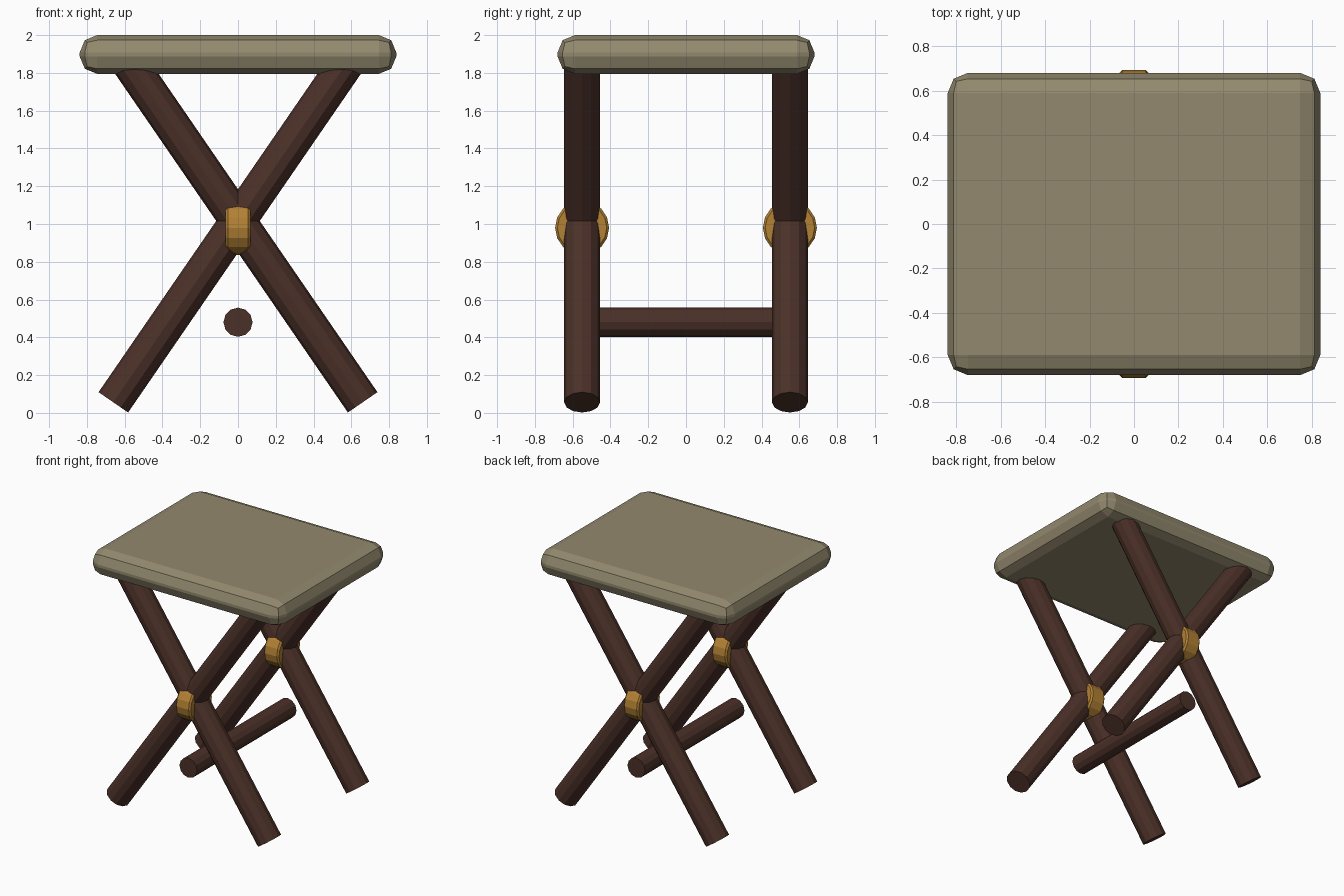
import bpy, bmesh, math
from mathutils import Matrix, Vector

if "Cube" in bpy.data.objects:
    bpy.data.objects.remove(bpy.data.objects["Cube"])


def material(name, rgb):
    m = bpy.data.materials.new(name)
    m.diffuse_color = (*rgb, 1.0)
    m.use_nodes = True
    m.node_tree.nodes["Principled BSDF"].inputs["Base Color"].default_value = m.diffuse_color
    return m


CANVAS = material("khaki canvas", (0.29, 0.25, 0.155))
WOOD = material("dark wood", (0.07, 0.03, 0.021))
BRASS = material("brass", (0.45, 0.22, 0.035))


def finish(bm, name, mat):
    me = bpy.data.meshes.new(name)
    bm.to_mesh(me)
    bm.free()
    me.materials.append(mat)
    ob = bpy.data.objects.new(name, me)
    bpy.context.collection.objects.link(ob)
    return ob


def rod(name, a, b, radius, sides, mat):
    """Flat-faced cylinder running from a to b."""
    a, b = Vector(a), Vector(b)
    d = b - a
    bm = bmesh.new()
    bmesh.ops.create_cone(bm, cap_ends=True, segments=sides, radius1=radius,
                          radius2=radius, depth=d.length)
    rot = Vector((0, 0, 1)).rotation_difference(d.normalized()).to_matrix().to_4x4()
    bm.transform(Matrix.Translation((a + b) / 2) @ rot)
    return finish(bm, name, mat)


def add_bevel(ob, width, segments):
    bev = ob.modifiers.new("rounded edges", "BEVEL")
    bev.width = width
    bev.segments = segments
    bev.limit_method = 'ANGLE'
    bev.angle_limit = math.radians(40)


# Padded seat
bm = bmesh.new()
bmesh.ops.create_cube(bm, size=1.0)
bm.transform(Matrix.Translation((0, 0, 1.8975)) @ Matrix.Diagonal((1.676, 1.36, 0.205, 1)))
add_bevel(finish(bm, "seat", CANVAS), 0.092, 2)

# Crossed legs and pivot discs, front and back
for side, y in (("front", -0.55), ("back", 0.55)):
    for lean, s in (("left", -1), ("right", 1)):
        rod(f"{side}_{lean}_leg", (s * 0.66, y, 0.056), (-s * 0.58, y, 1.86), 0.095, 12, WOOD)
    pivot = rod(f"{side}_pivot", (-0.065, y, 0.98), (0.065, y, 0.98), 0.143, 16, BRASS)
    add_bevel(pivot, 0.012, 1)

# Stretcher between the two leg pairs
rod("stretcher", (0, -0.62, 0.48), (0, 0.62, 0.48), 0.077, 12, WOOD)
